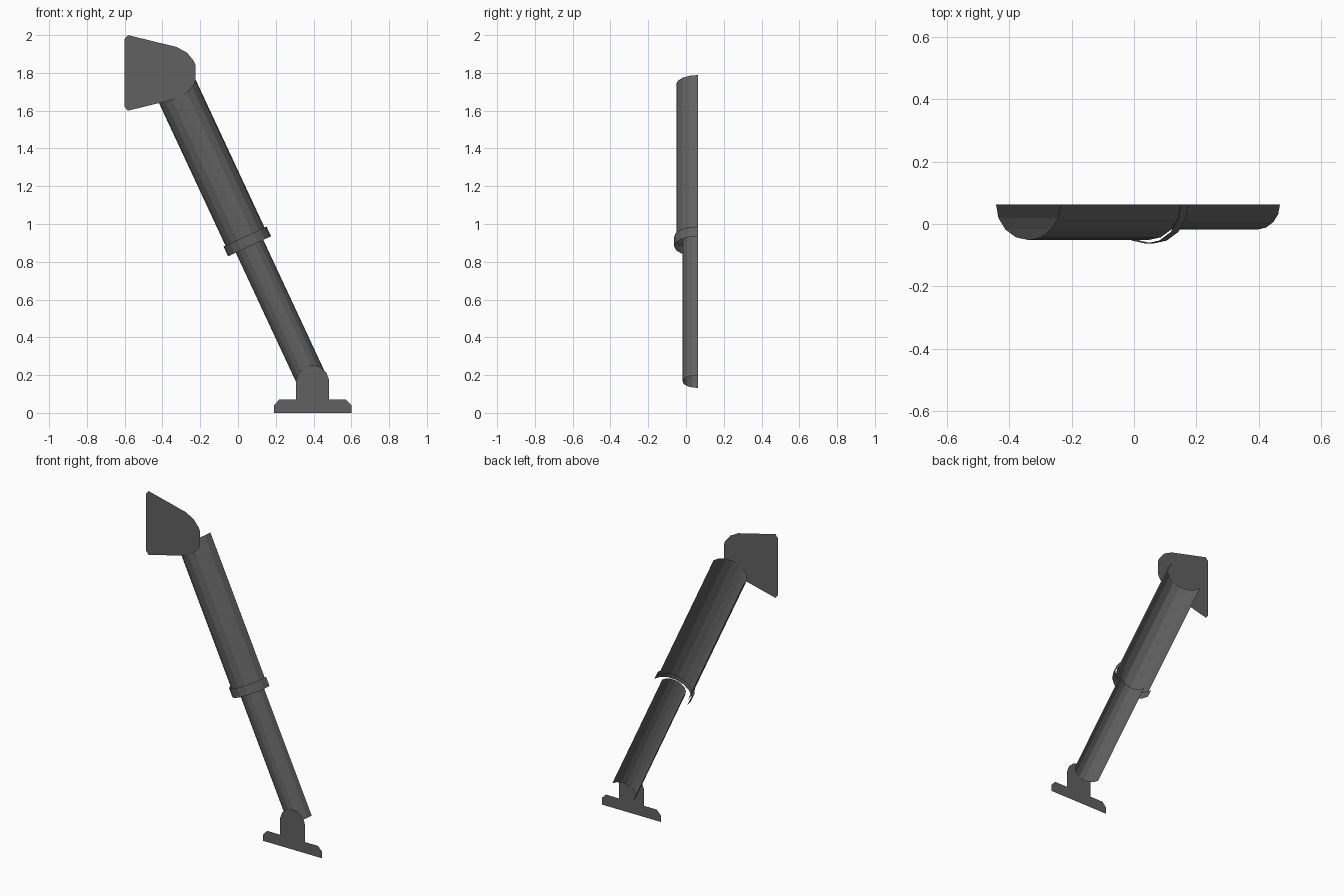
import bpy
import bmesh
import math
from mathutils import Vector

if "Cube" in bpy.data.objects:
    bpy.data.objects.remove(bpy.data.objects["Cube"])

metal = bpy.data.materials.new("dark grey metal")
metal.diffuse_color = (0.12, 0.12, 0.12, 1.0)
metal.use_nodes = True
metal.node_tree.nodes["Principled BSDF"].inputs["Base Color"].default_value = metal.diffuse_color

TILT = math.radians(25.0)
AXIS = Vector((-math.sin(TILT), 0, math.cos(TILT)))   # along the strut
SIDE = Vector((math.cos(TILT), 0, math.sin(TILT)))    # across the strut
FOOT = Vector((0.395, 0.0627, 0.166))                 # lower end of the axis
SEGMENTS = 8


def finish(name, bm):
    mesh = bpy.data.meshes.new(name)
    bm.to_mesh(mesh)
    bm.free()
    mesh.materials.append(metal)
    obj = bpy.data.objects.new(name, mesh)
    bpy.context.collection.objects.link(obj)
    return obj


def half_tube(name, radius, start, end):
    """Open half-round shell bulging to the front, between two axis distances."""
    bm = bmesh.new()
    rows = []
    for t in (start, end):
        row = []
        for i in range(SEGMENTS + 1):
            a = math.pi * i / SEGMENTS
            p = FOOT + AXIS * t + SIDE * (radius * math.cos(a))
            p.y -= radius * math.sin(a)
            row.append(bm.verts.new(p))
        rows.append(row)
    low, high = rows
    for i in range(SEGMENTS):
        bm.faces.new((low[i + 1], low[i], high[i], high[i + 1]))
    return finish(name, bm)


def plate(name, outline, y):
    """Flat sheet facing the front, outline given anticlockwise in x, z."""
    bm = bmesh.new()
    bm.faces.new([bm.verts.new((x, y, z)) for x, z in outline])
    return finish(name, bm)


# Telescoping strut
half_tube("lower_rod", 0.0804, 0.0, 0.82)
half_tube("upper_cylinder", 0.114, 0.825, 1.737)
half_tube("collar", 0.1254, 0.79, 0.847)

# Wall bracket: upper half mirrored about z = 1.8
upper = [(-0.225, 0.04), (-0.233, 0.062), (-0.27, 0.107), (-0.325, 0.137),
         (-0.583, 0.2), (-0.6, 0.18)]
plate("wall_bracket",
      [(x, 1.8 + h) for x, h in upper] + [(x, 1.8 - h) for x, h in reversed(upper)],
      -0.054)

# Foot: right half mirrored about x = 0.395
right = [(0.205, 0.0), (0.205, 0.04), (0.177, 0.07), (0.087, 0.07),
         (0.087, 0.175), (0.072, 0.215), (0.038, 0.243), (0.015, 0.25)]
plate("foot_bracket",
      [(0.395 + d, z) for d, z in right] + [(0.395 - d, z) for d, z in reversed(right)],
      -0.022)
